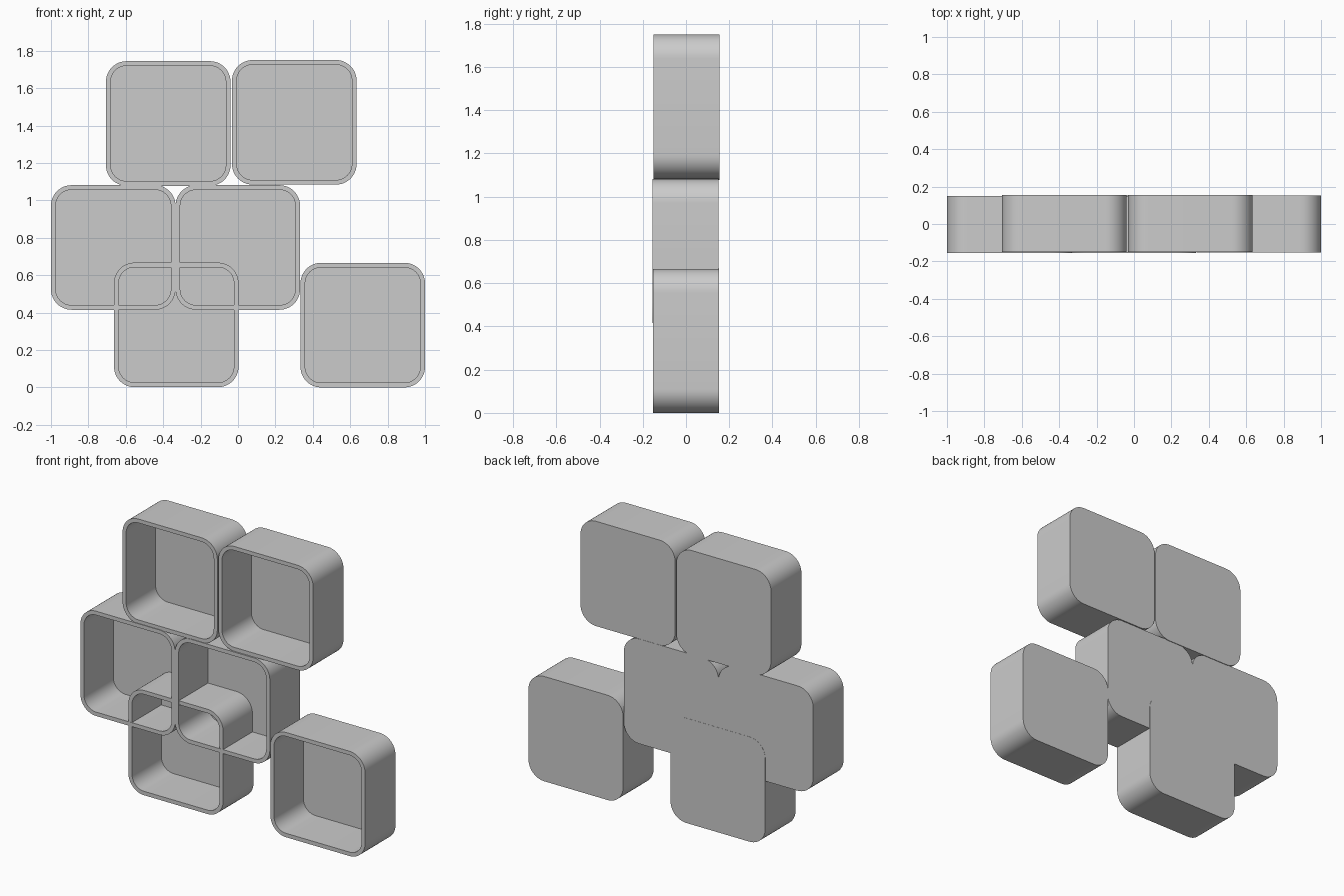
import bpy, bmesh, math

cube = bpy.data.objects.get("Cube")
if cube:
    bpy.data.objects.remove(cube, do_unlink=True)

SIZE, DEPTH, WALL, BACK = 0.666, 0.305, 0.025, 0.01
RADIUS, STEPS = 0.11, 12

grey = bpy.data.materials.new("light grey")
grey.use_nodes = True
grey.diffuse_color = (0.6, 0.6, 0.6, 1)
grey.node_tree.nodes["Principled BSDF"].inputs["Base Color"].default_value = (0.6, 0.6, 0.6, 1)


def rounded_loop(bm, inset, y):
    """Ring of vertices round a rounded square in the xz plane."""
    r = RADIUS - inset
    c = SIZE / 2 - RADIUS
    ring = []
    for corner in range(4):
        mid = math.radians(45 + 90 * corner)
        cx, cz = math.copysign(c, math.cos(mid)), math.copysign(c, math.sin(mid))
        for i in range(STEPS + 1):
            a = math.radians(90) * (corner + i / STEPS)
            ring.append(bm.verts.new((cx + r * math.cos(a), y, cz + r * math.sin(a))))
    return ring


def cubby(name, x, y, z):
    """Open-fronted box with rounded corners and a thin back panel."""
    bm = bmesh.new()
    h = DEPTH / 2
    rings = [rounded_loop(bm, *p) for p in
             ((0, h), (0, -h), (WALL, -h), (WALL, h - BACK))]
    n = len(rings[0])
    for a, b in zip(rings, rings[1:]):
        for i in range(n):
            j = (i + 1) % n
            bm.faces.new((a[i], a[j], b[j], b[i]))
    bm.faces.new(rings[0])
    bm.faces.new(rings[-1])
    bmesh.ops.recalc_face_normals(bm, faces=bm.faces)
    mesh = bpy.data.meshes.new(name)
    bm.to_mesh(mesh)
    bm.free()
    mesh.materials.append(grey)
    obj = bpy.data.objects.new(name, mesh)
    obj.location = (x, y, z)
    bpy.context.collection.objects.link(obj)
    bpy.ops.object.select_all(action='DESELECT')
    obj.select_set(True)
    bpy.context.view_layer.objects.active = obj
    bpy.ops.object.shade_smooth_by_angle(angle=math.radians(35))


# Shelf boxes: centre positions
cubby("top_right_box", -0.373, 0.002, 1.411)
cubby("top_left_box", 0.301, 0.002, 1.417)
cubby("middle_right_box", -0.667, -0.002, 0.748)
cubby("middle_centre_box", -0.001, -0.002, 0.748)
cubby("bottom_centre_box", -0.33, -0.001, 0.334)
cubby("bottom_left_box", 0.667, 0.001, 0.333)
